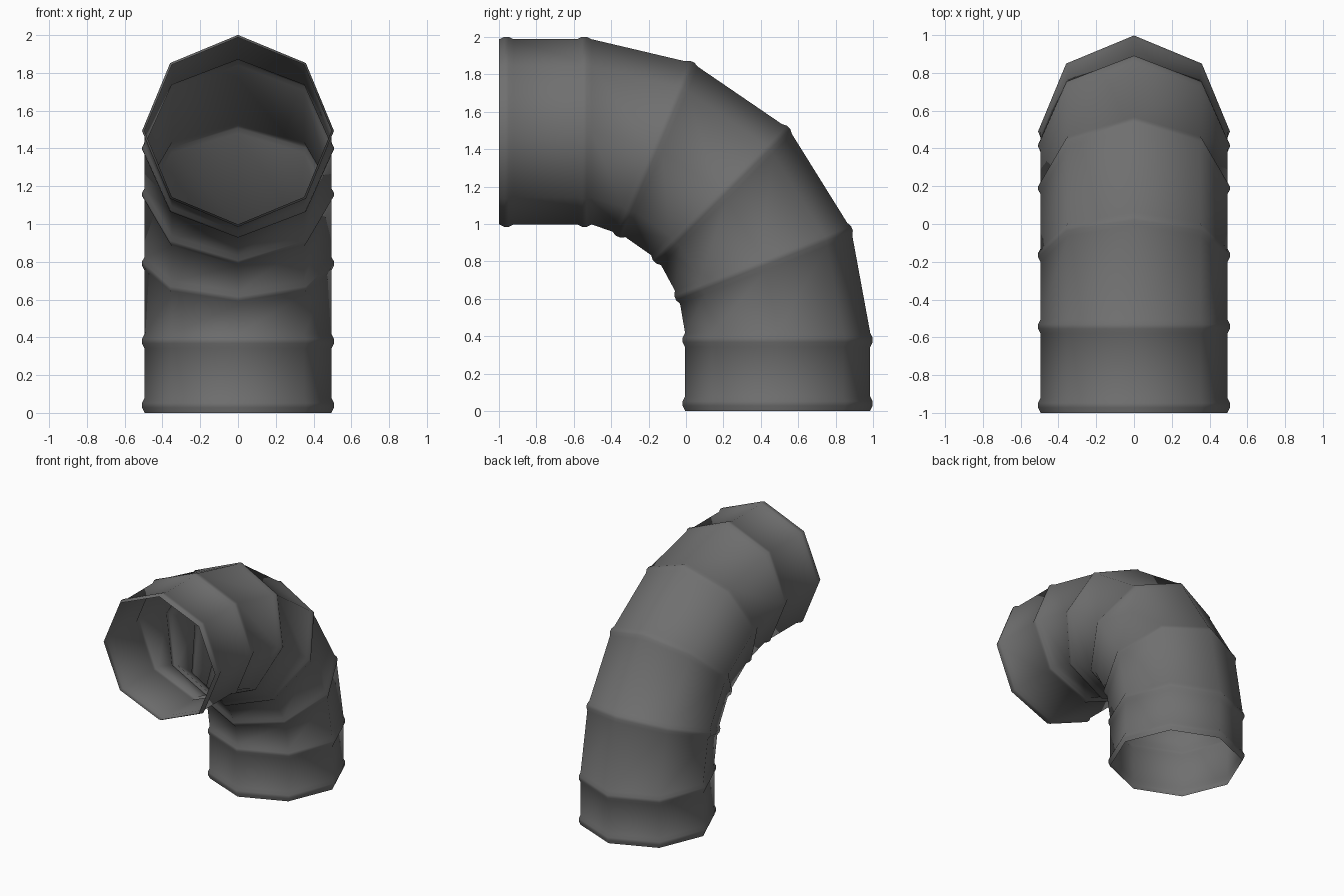
import bpy
import bmesh
from math import sin, cos, pi, radians
from mathutils import Vector

cube = bpy.data.objects.get("Cube")
if cube:
    bpy.data.objects.remove(cube, do_unlink=True)

SIDES = 8
RADIUS = 0.495
BEAD_HEIGHT = 0.013
# Rolled bead profile: offset along the duct, share of the bead height
BEAD = [(-0.038, 0), (-0.012, 1), (0.012, 1), (0.038, 0)]

# Bead stations: centre y, centre z, tilt of the section in degrees
STATIONS = [
    (-0.96, 1.493, 90),
    (-0.543, 1.493, 90),
    (-0.165, 1.40, 67),
    (0.19, 1.157, 45),
    (0.415, 0.79, 21.5),
    (0.49, 0.38, 0),
    (0.49, 0.04, 0),
]


def add_ring(bm, y, z, tilt, offset, radius):
    """One octagonal section, shifted along its own normal."""
    a = radians(tilt)
    out = Vector((0, cos(a), sin(a)))
    along = Vector((0, sin(a), -cos(a)))
    centre = Vector((0, y, z)) + along * offset
    ring = []
    for i in range(SIDES):
        t = 2 * pi * i / SIDES
        ring.append(bm.verts.new(centre + out * radius * cos(t)
                                 + Vector((radius * sin(t), 0, 0))))
    return ring


# Loft the open duct through its beads and the two plain rims
bm = bmesh.new()
rings = [add_ring(bm, *STATIONS[0], -0.04, RADIUS)]
for station in STATIONS:
    for offset, share in BEAD:
        rings.append(add_ring(bm, *station, offset, RADIUS + share * BEAD_HEIGHT))
rings.append(add_ring(bm, *STATIONS[-1], 0.04, RADIUS))
for a, b in zip(rings, rings[1:]):
    for i in range(SIDES):
        j = (i + 1) % SIDES
        bm.faces.new((a[i], a[j], b[j], b[i]))
bmesh.ops.recalc_face_normals(bm, faces=bm.faces)

# Make the sheet face outward
bm.faces.ensure_lookup_table()
face = bm.faces[0]
middle = Vector((0, STATIONS[0][0], STATIONS[0][1]))
if face.normal.dot(face.calc_center_median() - middle) < 0:
    bmesh.ops.reverse_faces(bm, faces=bm.faces)
for f in bm.faces:
    f.smooth = True

mesh = bpy.data.meshes.new("duct_elbow")
bm.to_mesh(mesh)
bm.free()
duct = bpy.data.objects.new("duct_elbow", mesh)
bpy.context.collection.objects.link(duct)

# Dark grey sheet metal
grey = (0.16, 0.16, 0.16, 1)
mat = bpy.data.materials.new("dark_grey_metal")
mat.use_nodes = True
mat.diffuse_color = grey
mat.node_tree.nodes["Principled BSDF"].inputs["Base Color"].default_value = grey
mesh.materials.append(mat)
